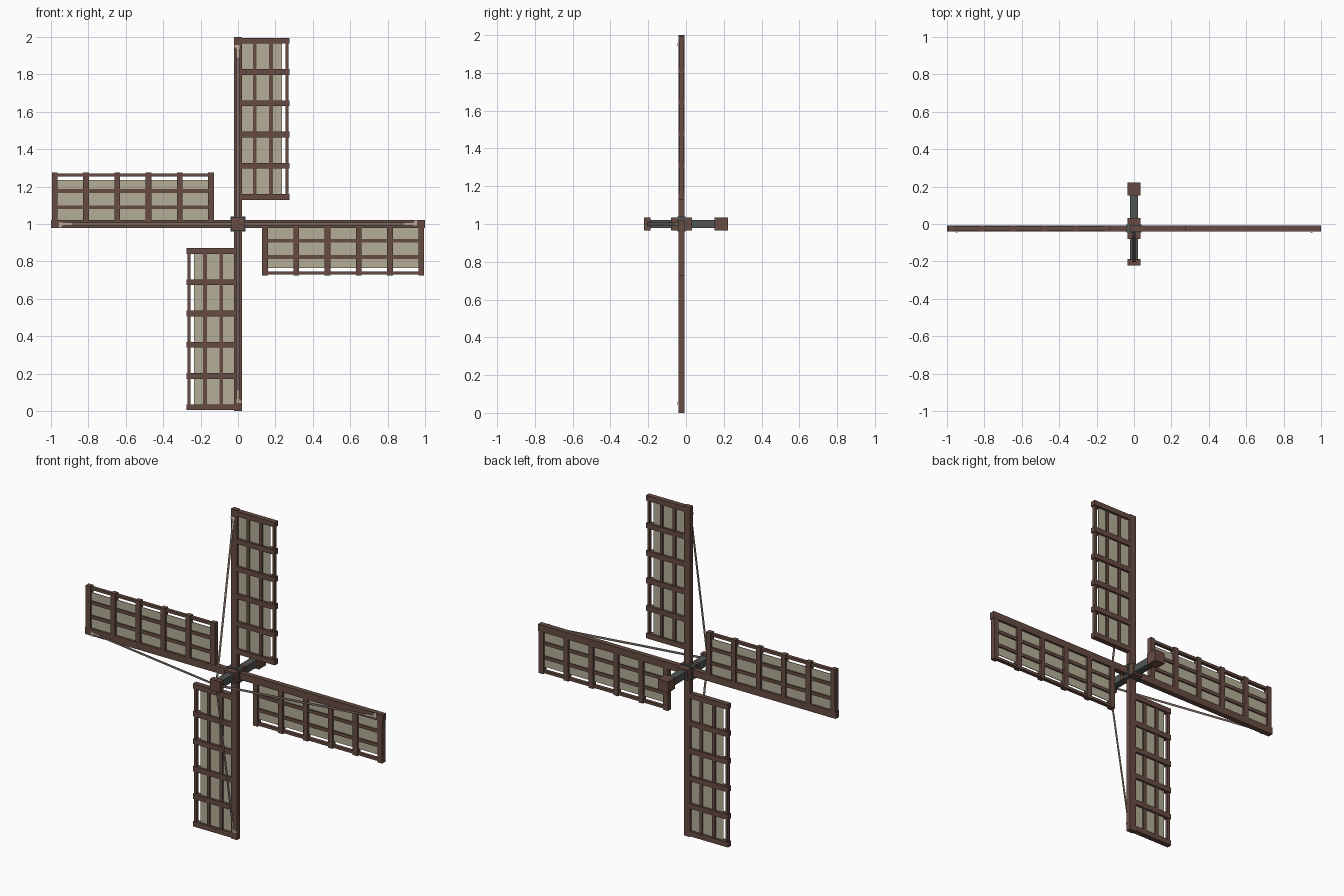
import bpy, math
from mathutils import Matrix, Vector

if "Cube" in bpy.data.objects:
    bpy.data.objects.remove(bpy.data.objects["Cube"])


def mat(name, r, g, b):
    m = bpy.data.materials.new(name)
    m.diffuse_color = (r, g, b, 1)
    m.use_nodes = True
    m.node_tree.nodes["Principled BSDF"].inputs["Base Color"].default_value = m.diffuse_color
    return m


WOOD = mat("brown wood", 0.136, 0.071, 0.056)
CLOTH = mat("sail cloth", 0.46, 0.43, 0.31)
IRON = mat("dark iron", 0.080, 0.094, 0.090)
ROPE = mat("rope", 0.19, 0.14, 0.115)
KNOT = mat("pale rope end", 0.52, 0.43, 0.34)

HUB = Vector((0, 0, 1))
SAIL_Y = -0.024


def mesh(name, verts, faces, material, turn=0):
    """Make a part around the hub, turned by quarter turns about the axle."""
    me = bpy.data.meshes.new(name)
    me.from_pydata([Vector(v) for v in verts], [], faces)
    me.transform(Matrix.Translation(HUB) @ Matrix.Rotation(turn * math.pi / 2, 4, 'Y'))
    me.materials.append(material)
    ob = bpy.data.objects.new(name, me)
    bpy.context.collection.objects.link(ob)
    return ob


def box(name, xs, ys, zs, material, turn=0):
    verts = [(x, y, z) for x in xs for y in ys for z in zs]
    faces = [(0, 1, 3, 2), (4, 6, 7, 5), (0, 4, 5, 1),
             (2, 3, 7, 6), (0, 2, 6, 4), (1, 5, 7, 3)]
    return mesh(name, verts, faces, material, turn)


def around(c, half):
    return (c - half, c + half)


# Axle with wooden end blocks and the banded hub
s = 0.022
box("axle", (-s, s), (-0.20, 0.17), (-s, s), IRON)
s = 0.034
box("axle_front_block", (-s, s), (-0.222, -0.188), (-s, s), WOOD)
box("axle_rear_block", (-s, s), (0.152, 0.222), (-s, s), WOOD)
box("hub_block", (-s, s), (-0.08, 0.032), (-s, s), WOOD)
s = 0.04
box("hub_band", (-s, s), (-0.046, -0.002), (-s, s), IRON)

# Four sails, each a quarter turn from the last
for t in range(4):
    box("spar", (-0.021, 0.021), around(SAIL_Y, 0.0155), (0.03, 1.0), WOOD, t)
    # Cross bars
    for i in range(6):
        box("cross_bar", (0.0, 0.275), around(SAIL_Y, 0.015),
            around(0.144 + i * 0.1672, 0.0155), WOOD, t)
    # Long laths, the outermost thinner
    for x, w in ((0.09, 0.010), (0.176, 0.010), (0.262, 0.008)):
        box("long_lath", around(x, w), around(SAIL_Y, 0.010), (0.144, 0.98), WOOD, t)
    box("sail_cloth", (0.0, 0.235), around(SAIL_Y, 0.002), (0.144, 0.98), CLOTH, t)
    # Flat stay rope from the front block to the spar tip
    w = 0.007
    r0, y0, r1, y1 = 0.02, -0.205, 0.955, -0.043
    mesh("stay_rope", [(-w, y0, r0), (w, y0, r0), (w, y1, r1), (-w, y1, r1)],
         [(0, 1, 2, 3)], ROPE, t)
    # Pale hooked rope end on the spar
    yk = -0.0435
    mesh("rope_end", [(-w, yk - 0.012, 0.89), (w, yk - 0.012, 0.89), (w, yk, 0.957),
                      (-w, yk, 0.957), (-0.021, yk, 0.943), (-0.021, yk, 0.957),
                      (-w, yk - 0.0025, 0.943)],
         [(0, 1, 2, 3), (4, 6, 3, 5)], KNOT, t)
